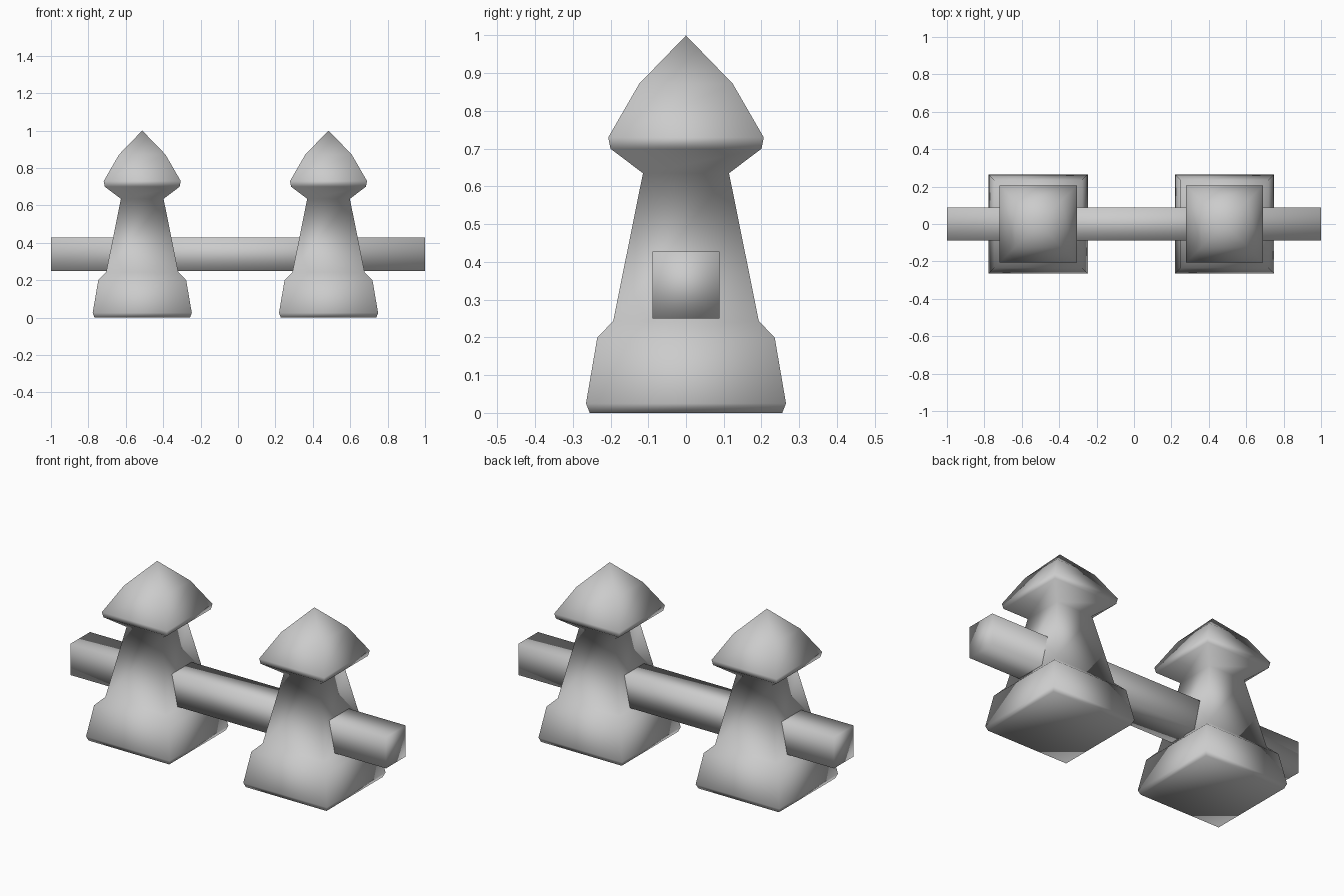
import bpy
import bmesh

cube = bpy.data.objects.get("Cube")
if cube:
    bpy.data.objects.remove(cube, do_unlink=True)

# One plain grey for everything
grey = bpy.data.materials.new("light grey")
grey.use_nodes = True
colour = (0.6, 0.6, 0.6, 1.0)
grey.diffuse_color = colour
grey.node_tree.nodes["Principled BSDF"].inputs["Base Color"].default_value = colour


def finish(name, bm, location):
    """Turn a bmesh into a smooth-shaded grey object."""
    bmesh.ops.recalc_face_normals(bm, faces=bm.faces)
    for face in bm.faces:
        face.smooth = True
    mesh = bpy.data.meshes.new(name)
    bm.to_mesh(mesh)
    bm.free()
    mesh.materials.append(grey)
    obj = bpy.data.objects.new(name, mesh)
    obj.location = location
    bpy.context.collection.objects.link(obj)
    return obj


# Post outline from foot to eave: (half width, height)
POST_PROFILE = [(0.255, 0.0), (0.265, 0.025), (0.235, 0.2), (0.193, 0.243),
                (0.114, 0.635), (0.2, 0.7), (0.206, 0.73), (0.124, 0.872)]
POST_TIP = 1.0


def make_post(name, x):
    """Square post: stacked square rings closed by a base and a pointed tip."""
    bm = bmesh.new()
    corners = [(-1, -1), (1, -1), (1, 1), (-1, 1)]
    rings = [[bm.verts.new((sx * w, sy * w, z)) for sx, sy in corners]
             for w, z in POST_PROFILE]
    bm.faces.new(rings[0][::-1])
    for low, high in zip(rings, rings[1:]):
        for i in range(4):
            j = (i + 1) % 4
            bm.faces.new((low[i], low[j], high[j], high[i]))
    tip = bm.verts.new((0, 0, POST_TIP))
    for i in range(4):
        bm.faces.new((rings[-1][i], rings[-1][(i + 1) % 4], tip))
    return finish(name, bm, (x, 0, 0))


make_post("right_post", -0.512)
make_post("left_post", 0.484)

# Square rail running through both posts
bm = bmesh.new()
bmesh.ops.create_cube(bm, size=1)
bmesh.ops.scale(bm, vec=(2.0, 0.178, 0.178), verts=bm.verts)
finish("rail", bm, (0, 0, 0.339))
